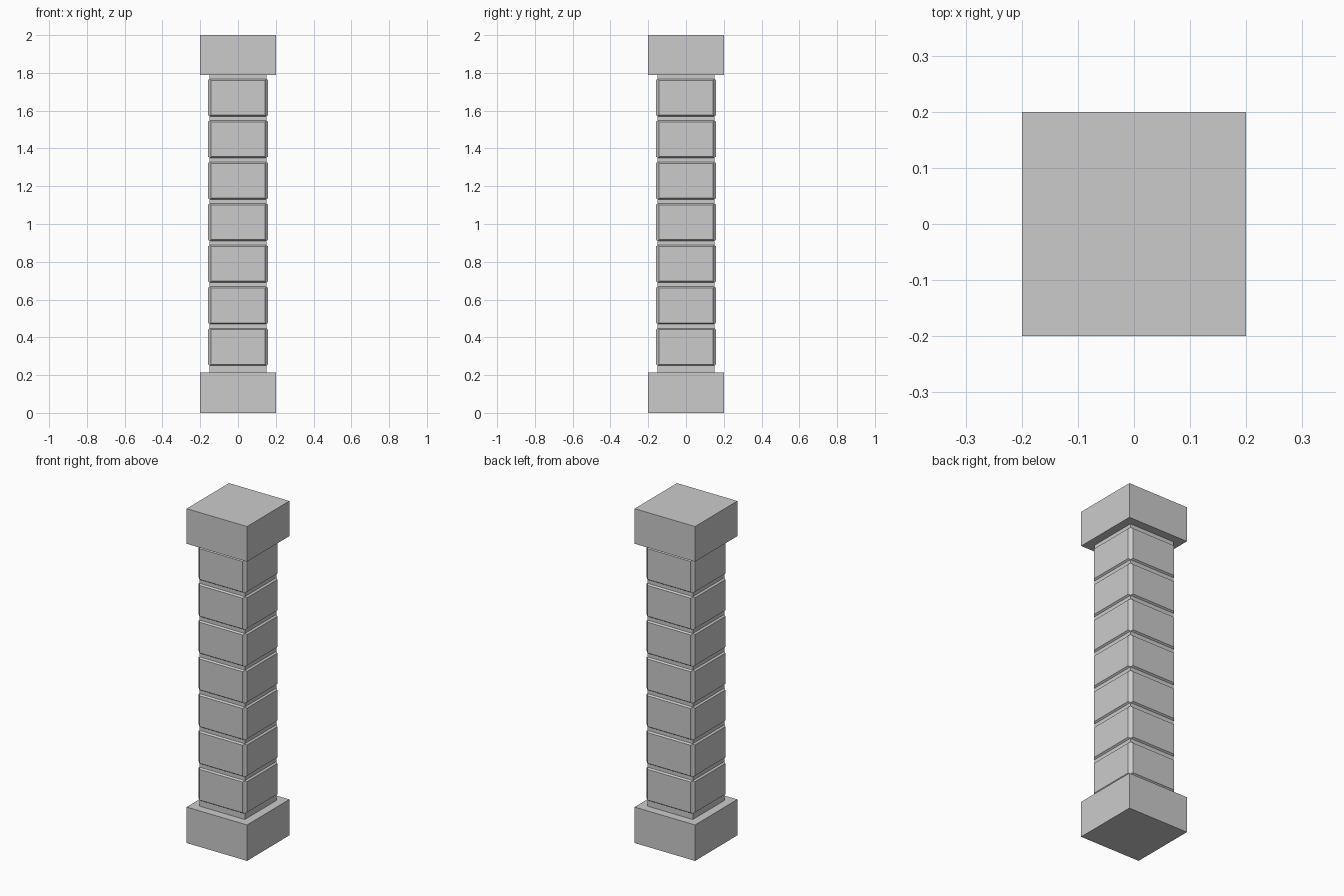
import bpy, bmesh

if "Cube" in bpy.data.objects:
    bpy.data.objects.remove(bpy.data.objects["Cube"])


def box(name, half, z0, z1):
    bm = bmesh.new()
    bmesh.ops.create_cube(bm, size=1)
    for v in bm.verts:
        v.co = (v.co.x * 2 * half, v.co.y * 2 * half, z0 if v.co.z < 0 else z1)
    return finish(name, bm)


def finish(name, bm):
    me = bpy.data.meshes.new(name)
    bm.to_mesh(me)
    bm.free()
    ob = bpy.data.objects.new(name, me)
    bpy.context.collection.objects.link(ob)
    return ob


CORE, RAISE = 0.15, 0.01
BLOCKS, FIRST, PITCH, HEIGHT = 7, 0.25, 0.22, 0.198

# plinth and capital
box("base_block", 0.20, 0.0, 0.215)
box("top_block", 0.20, 1.79, 2.0)

# shaft: stacked bands, each block band gets four bevelled raised panels
levels = [0.215]
for i in range(BLOCKS):
    z = FIRST + i * PITCH
    levels += [z, z + HEIGHT]
levels.append(1.79)

bm = bmesh.new()
corners = [(-CORE, -CORE), (CORE, -CORE), (CORE, CORE), (-CORE, CORE)]
rings = [[bm.verts.new((x, y, z)) for x, y in corners] for z in levels]
panels = []
for i in range(len(rings) - 1):
    a, b = rings[i], rings[i + 1]
    for k in range(4):
        n = (k + 1) % 4
        f = bm.faces.new((a[k], a[n], b[n], b[k]))
        if i % 2:
            panels.append(f)
bm.normal_update()
bmesh.ops.inset_individual(bm, faces=panels, thickness=RAISE, depth=RAISE)
finish("panelled_shaft", bm)
